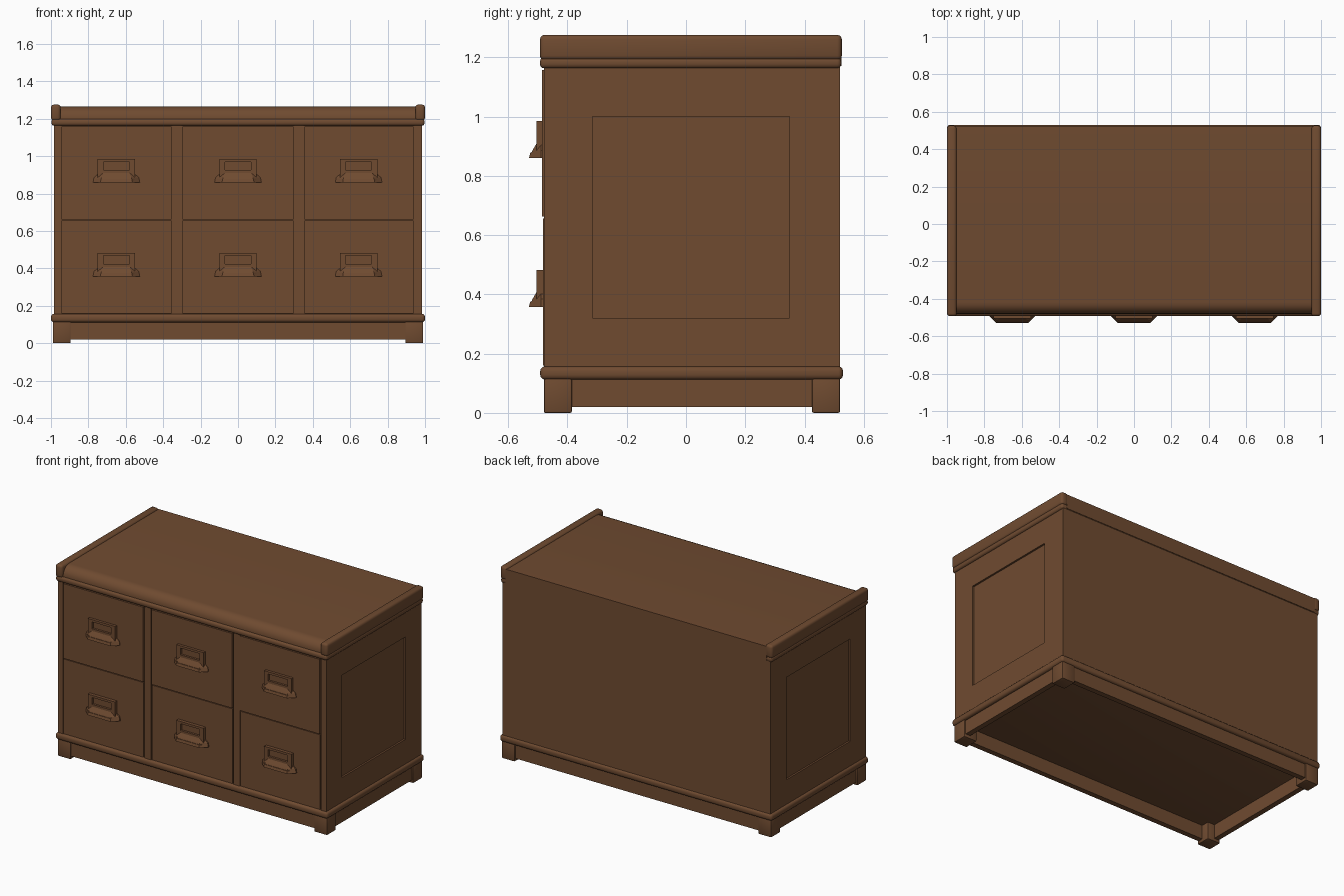
import bpy, bmesh, math

if "Cube" in bpy.data.objects:
    bpy.data.objects.remove(bpy.data.objects["Cube"])

wood = bpy.data.materials.new("brown_wood")
wood.diffuse_color = (0.16, 0.07, 0.03, 1)
wood.use_nodes = True
wood.node_tree.nodes["Principled BSDF"].inputs["Base Color"].default_value = wood.diffuse_color


def finish(name, bm, smooth=False):
    bmesh.ops.recalc_face_normals(bm, faces=bm.faces)
    me = bpy.data.meshes.new(name)
    bm.to_mesh(me)
    bm.free()
    me.materials.append(wood)
    ob = bpy.data.objects.new(name, me)
    bpy.context.collection.objects.link(ob)
    if smooth:
        bpy.ops.object.select_all(action='DESELECT')
        ob.select_set(True)
        bpy.context.view_layer.objects.active = ob
        bpy.ops.object.shade_smooth_by_angle(angle=math.radians(40))
    return ob


def box_bm(x0, x1, y0, y1, z0, z1):
    bm = bmesh.new()
    bmesh.ops.create_cube(bm, size=1)
    for v in bm.verts:
        v.co = (x1 if v.co.x > 0 else x0,
                y1 if v.co.y > 0 else y0,
                z1 if v.co.z > 0 else z0)
    return bm


def box(name, x0, x1, y0, y1, z0, z1, bevel=0, seg=3):
    bm = box_bm(x0, x1, y0, y1, z0, z1)
    if bevel:
        bmesh.ops.bevel(bm, geom=bm.edges[:], offset=bevel, segments=seg,
                        profile=0.5, affect='EDGES')
    return finish(name, bm, bevel > 0)


def prism_x(name, pts, x0, x1, smooth=True):
    # (y, z) outline swept along x
    bm = bmesh.new()
    a = [bm.verts.new((x0, y, z)) for y, z in pts]
    b = [bm.verts.new((x1, y, z)) for y, z in pts]
    n = len(pts)
    bm.faces.new(a)
    bm.faces.new(b[::-1])
    for i in range(n):
        bm.faces.new((a[i], a[(i + 1) % n], b[(i + 1) % n], b[i]))
    return finish(name, bm, smooth)


# carcass with a recessed panel on each side
bm = box_bm(-0.985, 0.985, -0.472, 0.52, 0.13, 1.175)
for f in [f for f in bm.faces if abs(f.normal.x) > 0.9]:
    c = f.calc_center_median()
    s = 1 if c.x > 0 else -1
    bmesh.ops.inset_individual(bm, faces=[f], thickness=0.1)
    for v in f.verts:
        v.co.y = 0.35 if v.co.y > c.y else -0.315
        v.co.z = 1.0 if v.co.z > c.z else 0.32
    ex = bmesh.ops.extrude_discrete_faces(bm, faces=[f])["faces"][0]
    for v in ex.verts:
        v.co.x -= s * 0.012
finish("carcass", bm)

# front stiles
for i, (a, b) in enumerate([(-0.985, -0.948), (-0.35, -0.302),
                            (0.302, 0.35), (0.945, 0.985)]):
    box(f"front_stile_{i}", a, b, -0.48, -0.46, 0.15, 1.17)

# drawers with label-holder pulls
for col, (x0, x1, cx) in enumerate([(-0.943, -0.356, -0.65),
                                    (-0.296, 0.296, 0.0),
                                    (0.356, 0.939, 0.645)]):
    for row, (z0, z1, dz) in enumerate([(0.16, 0.656, -0.502), (0.662, 1.158, 0.0)]):
        tag = f"{col}_{row}"
        yf = -0.482 - 0.004 * row
        box("drawer_front_" + tag, x0, x1, yf, -0.46, z0, z1)

        # label frame around an open window
        bm = box_bm(cx - 0.1, cx + 0.1, -0.504, -0.478, 0.87 + dz, 0.985 + dz)
        f = min(bm.faces, key=lambda q: q.calc_center_median().y)
        bmesh.ops.inset_individual(bm, faces=[f], thickness=0.02)
        for v in f.verts:
            v.co.x = cx + (0.07 if v.co.x > cx else -0.07)
            v.co.z = dz + (0.97 if v.co.z > 0.9275 + dz else 0.925)
        ex = bmesh.ops.extrude_discrete_faces(bm, faces=[f])["faces"][0]
        for v in ex.verts:
            v.co.y += 0.014
        finish("label_frame_" + tag, bm)

        # flared cup pull, hollow underneath
        bm = bmesh.new()
        rings = []
        for w, m, y, z in [(0.125, 0.085, -0.53, 0.86), (0.12, 0.08, -0.518, 0.886),
                           (0.09, 0.07, -0.503, 0.912)]:
            outline = [(-w, -0.478), (-w, -0.49), (-m, y), (m, y), (w, -0.49), (w, -0.478)]
            rings.append([bm.verts.new((cx + px, py, z + dz)) for px, py in outline])
        for r, s in zip(rings, rings[1:]):
            for i in range(6):
                j = (i + 1) % 6
                bm.faces.new((r[i], r[j], s[j], s[i]))
        bm.faces.new(rings[-1])
        base = bm.faces.new(rings[0][::-1])
        bm.normal_update()
        bmesh.ops.inset_individual(bm, faces=[base], thickness=0.005)
        for v in base.verts:
            v.co.z += 0.018
        finish("drawer_pull_" + tag, bm)

# top slab with a rounded front edge
r = 0.062
pts = [(0.525, 1.17), (-0.48, 1.17), (-0.48, 1.203)]
pts += [(-0.48 + r * (1 - math.cos(t)), 1.203 + r * math.sin(t))
        for t in [math.pi / 2 * k / 6 for k in range(1, 7)]]
pts += [(0.525, 1.265)]
prism_x("top_slab", pts, -0.96, 0.96)

# mouldings above and below the drawers
box("top_moulding", -0.997, 0.997, -0.493, 0.524, 1.163, 1.2, 0.014)
box("base_moulding", -1.0, 1.0, -0.492, 0.53, 0.112, 0.157, 0.016)

# rounded side rails, feet and plinth
for s, side in ((-1, "left"), (1, "right")):
    xa, xb = sorted((s * 0.948, s * 1.0))
    box("top_rail_" + side, xa, xb, -0.493, 0.526, 1.19, 1.276, 0.016)
    fa, fb = sorted((s * 0.895, s * 0.99))
    for y0, y1, end in ((-0.48, -0.385, "front"), (0.425, 0.52, "back")):
        box(f"foot_{end}_{side}", fa, fb, y0, y1, 0, 0.125, 0.006, 2)
    pa, pb = sorted((s * 0.945, s * 0.98))
    box("plinth_" + side, pa, pb, -0.45, 0.49, 0.02, 0.125)
for y0, y1, end in ((-0.472, -0.437, "front"), (0.477, 0.512, "back")):
    box("plinth_" + end, -0.95, 0.95, y0, y1, 0.02, 0.125)
